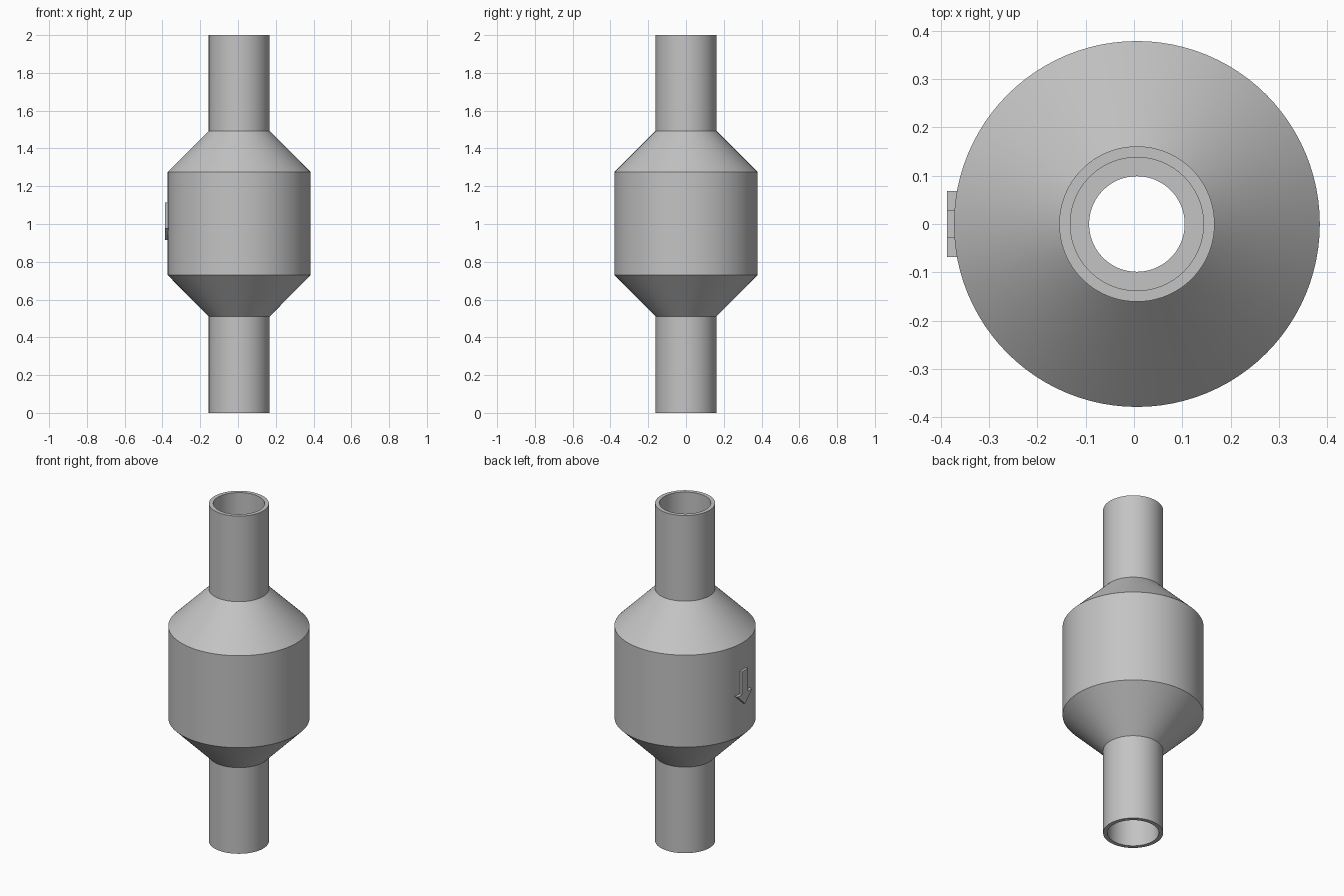
import bpy, bmesh
from math import cos, sin, tau, radians

cube = bpy.data.objects.get("Cube")
if cube:
    bpy.data.objects.remove(cube)

grey = bpy.data.materials.new("light grey")
grey.use_nodes = True
colour = (0.55, 0.55, 0.55, 1)
grey.diffuse_color = colour
grey.node_tree.nodes["Principled BSDF"].inputs["Base Color"].default_value = colour

CENTRE_X = 0.006


def make_object(name, bm):
    bmesh.ops.recalc_face_normals(bm, faces=bm.faces)
    mesh = bpy.data.meshes.new(name)
    bm.to_mesh(mesh)
    bm.free()
    mesh.materials.append(grey)
    obj = bpy.data.objects.new(name, mesh)
    bpy.context.collection.objects.link(obj)
    return obj


def lathe(name, profile, segments=96):
    """Revolve a closed (radius, z) loop around the upright axis."""
    bm = bmesh.new()
    rings = []
    for i in range(segments):
        a = tau * i / segments
        rings.append([bm.verts.new((CENTRE_X + r * cos(a), r * sin(a), z))
                      for r, z in profile])
    n = len(profile)
    for i, ring in enumerate(rings):
        after = rings[(i + 1) % segments]
        for j in range(n):
            k = (j + 1) % n
            bm.faces.new((ring[j], after[j], after[k], ring[k]))
    obj = make_object(name, bm)
    bpy.ops.object.select_all(action='DESELECT')
    obj.select_set(True)
    bpy.context.view_layer.objects.active = obj
    bpy.ops.object.shade_smooth_by_angle(angle=radians(30))
    return obj


# Housing: pipe, cone, drum, cone, pipe, with a narrower bore in the middle
PIPE, DRUM, BORE, SEAT = 0.161, 0.379, 0.138, 0.099
outside = [(PIPE, 0), (PIPE, 0.51), (DRUM, 0.73), (DRUM, 1.275), (PIPE, 1.493), (PIPE, 2)]
inside = [(BORE, 2), (BORE, 1.5), (SEAT, 1.5), (SEAT, 0.5), (BORE, 0.5), (BORE, 0)]
lathe("valve_housing", outside + inside)

# Raised flow arrow pointing down on the -x side
half = [(0.028, 1.115), (0.028, 0.98), (0.068, 0.98)]
outline = half + [(0, 0.915)] + [(-y, z) for y, z in reversed(half)]
bm = bmesh.new()
face = bm.faces.new([bm.verts.new((-0.387, y, z)) for y, z in outline])
extruded = bmesh.ops.extrude_face_region(bm, geom=[face])
moved = [v for v in extruded["geom"] if isinstance(v, bmesh.types.BMVert)]
bmesh.ops.translate(bm, verts=moved, vec=(0.03, 0, 0))
make_object("flow_arrow", bm)
